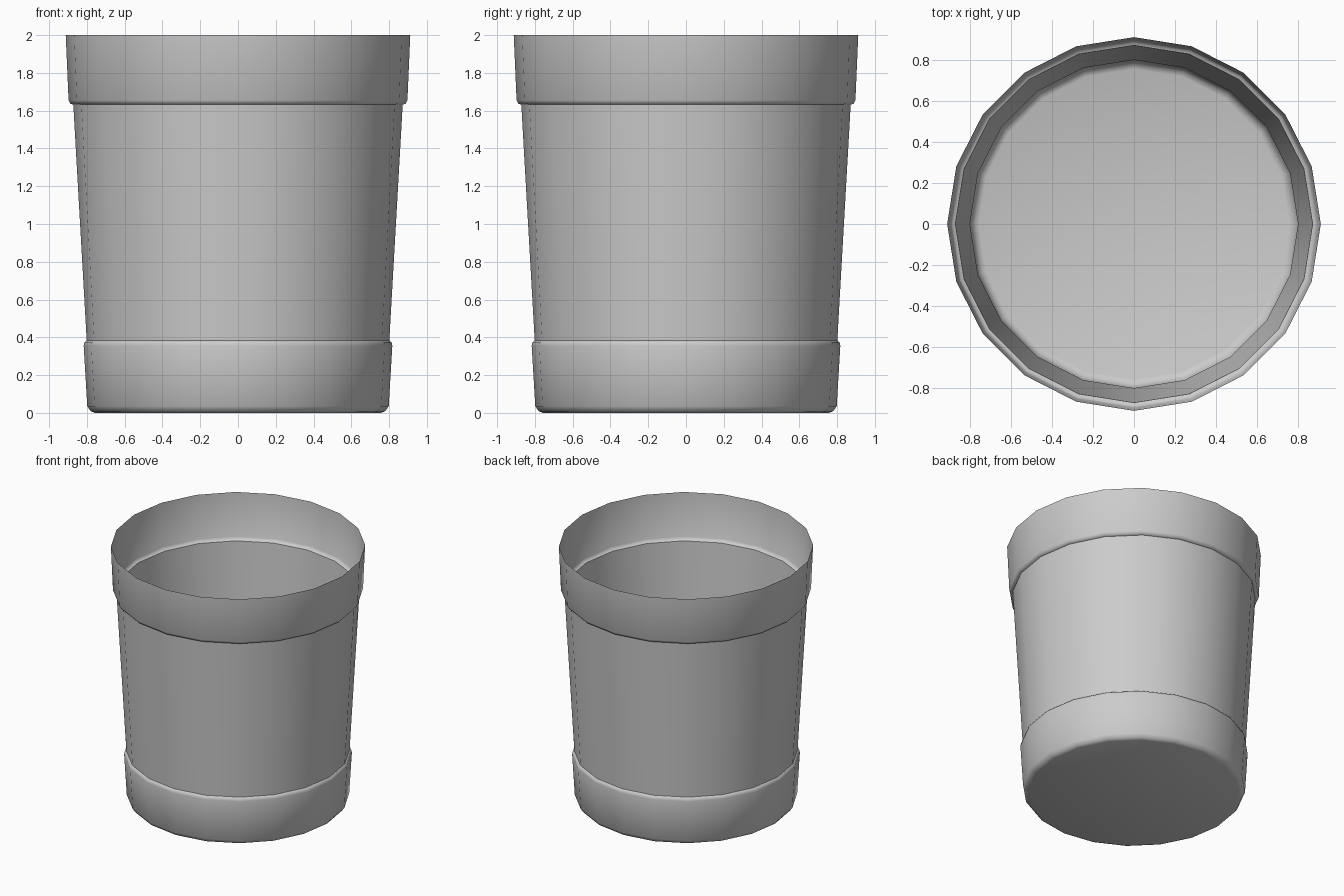
import bpy
import bmesh
import math
from mathutils import Matrix, Vector

SIDES = 20

cube = bpy.data.objects.get("Cube")
if cube:
    bpy.data.objects.remove(cube, do_unlink=True)

# Plain grey material
grey = bpy.data.materials.new("light_grey")
grey.use_nodes = True
colour = (0.6, 0.6, 0.6, 1.0)
grey.diffuse_color = colour
grey.node_tree.nodes["Principled BSDF"].inputs["Base Color"].default_value = colour

# Wall profile as (radius, height), from the base up to the open rim
profile = [
    (0.757, 0.0), (0.779, 0.008), (0.798, 0.035),    # rounded base edge
    (0.817, 0.355), (0.813, 0.375), (0.801, 0.382),  # lower band
    (0.872, 1.632),                                  # tapered body
    (0.888, 1.637), (0.897, 1.655), (0.912, 2.0),    # upper band
]

# Thin shell spun around the z axis, with a flat base
bm = bmesh.new()
rings = []
for radius, height in profile:
    ring = []
    for i in range(SIDES):
        turn = Matrix.Rotation(math.tau * i / SIDES, 3, "Z")
        ring.append(bm.verts.new(turn @ Vector((radius, 0, height))))
    rings.append(ring)
for low, high in zip(rings, rings[1:]):
    for i in range(SIDES):
        j = (i + 1) % SIDES
        bm.faces.new((low[i], low[j], high[j], high[i]))
bm.faces.new(list(reversed(rings[0])))

mesh = bpy.data.meshes.new("cup")
bm.to_mesh(mesh)
bm.free()
mesh.materials.append(grey)
cup = bpy.data.objects.new("cup", mesh)
bpy.context.collection.objects.link(cup)

# Smooth walls, crisp band edges
bpy.ops.object.select_all(action="DESELECT")
cup.select_set(True)
bpy.context.view_layer.objects.active = cup
bpy.ops.object.shade_smooth_by_angle(angle=math.radians(50))
